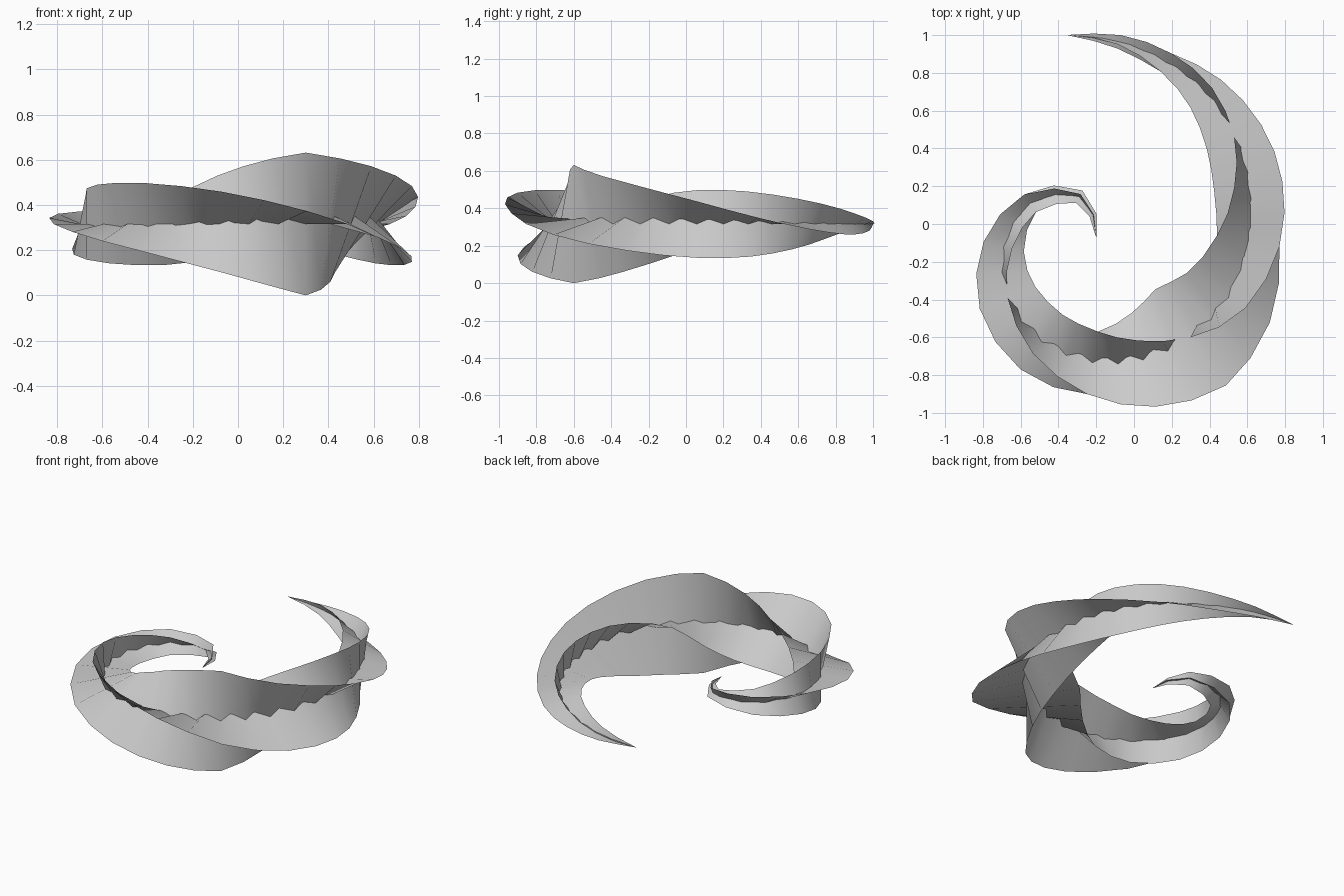
import bpy, math
from mathutils import Vector

if "Cube" in bpy.data.objects:
    bpy.data.objects.remove(bpy.data.objects["Cube"])

# Spiral centre line seen from above (last point only shapes the end tangent)
PATH = [(-0.35, 1.0), (-0.08, 0.965), (0.17, 0.855), (0.38, 0.69), (0.53, 0.46),
        (0.605, 0.20), (0.605, -0.09), (0.50, -0.39), (0.30, -0.60),
        (0.05, -0.72), (-0.22, -0.735), (-0.49, -0.625), (-0.67, -0.39),
        (-0.69, -0.12), (-0.55, 0.11), (-0.29, 0.145), (-0.20, -0.07), (-0.38, -0.20)]
P = [Vector(p) for p in PATH]
P.insert(0, 2 * P[0] - P[1] + Vector((0, -0.03)))
SPANS = 16
RADIUS, Z = 0.316, 0.316


def centre(t):
    """Smooth point and direction on the centre line, t from 0 to 1."""
    i = min(int(t * SPANS), SPANS - 1)
    u = t * SPANS - i
    a, b, c, d = P[i:i + 4]
    k1, k2, k3 = c - a, 2 * a - 5 * b + 4 * c - d, 3 * b - a - 3 * c + d
    pos = b + 0.5 * (k1 * u + k2 * u * u + k3 * u ** 3)
    return pos, (k1 + 2 * k2 * u + 3 * k3 * u * u).normalized()


def ribbon(name, turn, rings=33):
    """Flat strip twisted one full turn along the spiral, tapered to both ends."""
    verts, faces = [], []
    for k in range(rings):
        t = k / (rings - 1)
        pos, tan = centre(t)
        ang = (t - 0.5) * math.tau + turn
        r = max(RADIUS * (1 - abs(2 * t - 1)), 0.001)
        out = Vector((-tan.y, tan.x, 0)) * math.cos(ang) + Vector((0, 0, math.sin(ang)))
        mid = Vector((pos.x, pos.y, Z))
        verts += [mid - out * r, mid + out * r]
        if k:
            n = 2 * k
            faces.append((n - 2, n - 1, n + 1, n))
    me = bpy.data.meshes.new(name)
    me.from_pydata(verts, [], faces)
    me.shade_smooth()
    ob = bpy.data.objects.new(name, me)
    bpy.context.collection.objects.link(ob)
    return ob


# Two crossing ribbons make the four-bladed section
ribbon("twisted_blade_a", 0)
ribbon("twisted_blade_b", math.pi / 2)
